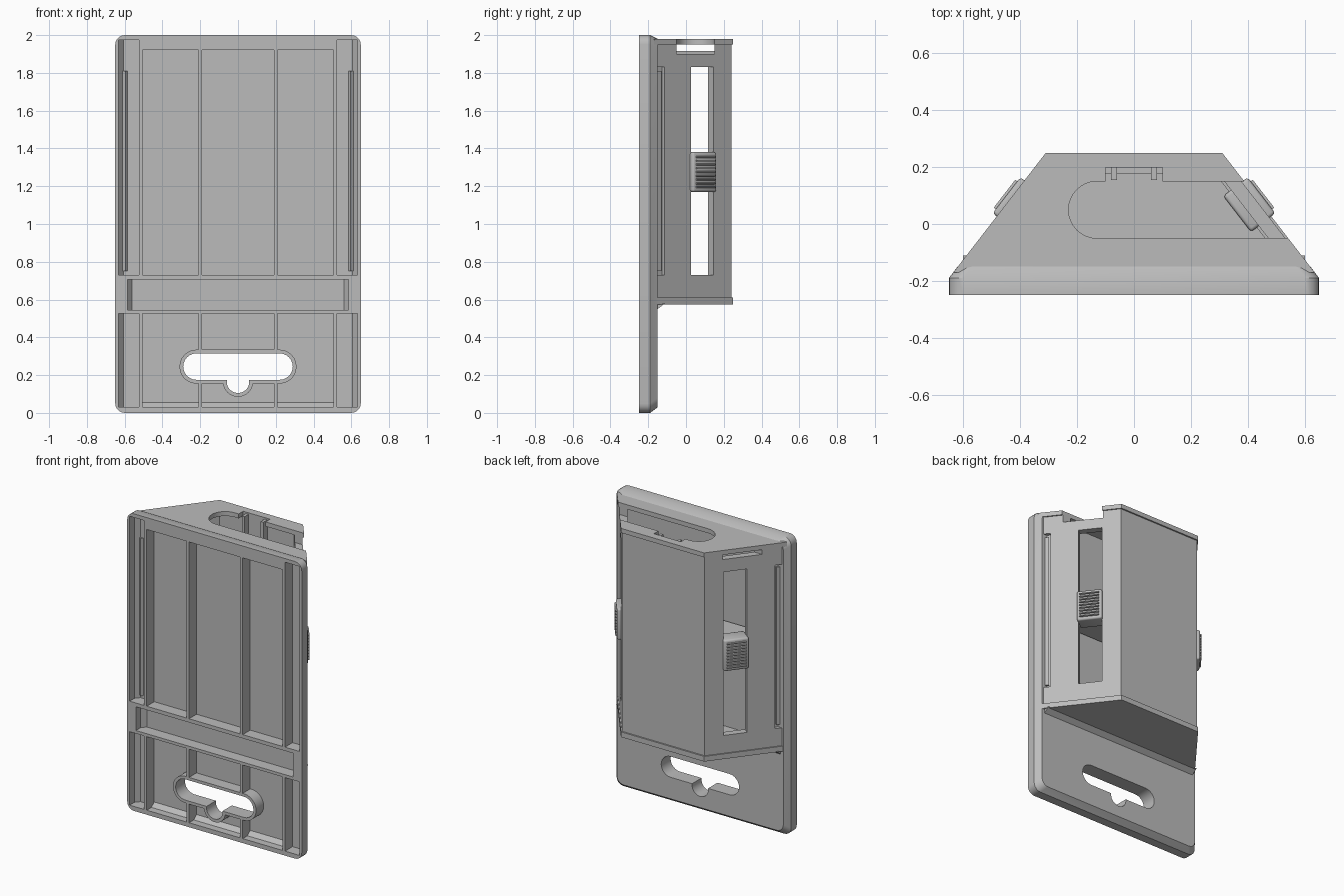
import bpy, bmesh, math
from mathutils import Matrix, Vector

cube = bpy.data.objects.get("Cube")
if cube:
    bpy.data.objects.remove(cube, do_unlink=True)

grey = bpy.data.materials.new("light_grey_plastic")
grey.use_nodes = True
grey.diffuse_color = (0.5, 0.5, 0.5, 1)
grey.node_tree.nodes["Principled BSDF"].inputs["Base Color"].default_value = (0.5, 0.5, 0.5, 1)


def loft(name, rings, matrix=None):
    """Closed solid through matching rings of points."""
    bm = bmesh.new()
    loops = [[bm.verts.new(p) for p in ring] for ring in rings]
    for a, b in zip(loops, loops[1:]):
        for i in range(len(a)):
            j = (i + 1) % len(a)
            bm.faces.new((a[i], a[j], b[j], b[i]))
    bm.faces.new(loops[0])
    bm.faces.new(loops[-1])
    if matrix:
        bm.transform(matrix)
    bmesh.ops.recalc_face_normals(bm, faces=bm.faces)
    mesh = bpy.data.meshes.new(name)
    bm.to_mesh(mesh)
    bm.free()
    mesh.materials.append(grey)
    ob = bpy.data.objects.new(name, mesh)
    bpy.context.collection.objects.link(ob)
    return ob


def prism(name, pts, lo, hi, axis="z", matrix=None):
    place = {"x": lambda a, b, t: (t, a, b),
             "y": lambda a, b, t: (a, t, b),
             "z": lambda a, b, t: (a, b, t)}[axis]
    return loft(name, [[place(a, b, t) for a, b in pts] for t in (lo, hi)], matrix)


def box(name, x0, x1, y0, y1, z0, z1, matrix=None):
    return prism(name, [(x0, y0), (x1, y0), (x1, y1), (x0, y1)], z0, z1, "z", matrix)


def activate(ob):
    bpy.ops.object.select_all(action="DESELECT")
    ob.select_set(True)
    bpy.context.view_layer.objects.active = ob


def apply(ob, kind, **settings):
    mod = ob.modifiers.new(kind.lower(), kind)
    for key, value in settings.items():
        setattr(mod, key, value)
    activate(ob)
    bpy.ops.object.modifier_apply(modifier=mod.name)
    return ob


def mirror(ob):
    return apply(ob, "MIRROR", use_mirror_merge=False)


def cut(ob, cutters):
    for c in cutters:
        c.hide_render = True
        apply(ob, "BOOLEAN", operation="DIFFERENCE", solver="EXACT", object=c)
    return ob


def discard(cutters):
    for c in cutters:
        bpy.data.objects.remove(c, do_unlink=True)


def arc(cx, cy, r, a0, a1, n=12):
    return [(cx + r * math.cos(math.radians(a0 + (a1 - a0) * i / n)),
             cy + r * math.sin(math.radians(a0 + (a1 - a0) * i / n))) for i in range(n + 1)]


def half(y):
    """Half width of the tapered housing at depth y."""
    return 0.65 - 0.773 * (y + 0.19)


def trapezoid(y0, y1, inset=0.0):
    a, b = half(y0) - inset, half(y1) - inset
    return [(-a, y0), (a, y0), (b, y1), (-b, y1)]


def rounded(w, z0, z1, y, r=0.05):
    pts = (arc(w - r, z0 + r, r, -90, 0, 5) + arc(w - r, z1 - r, r, 0, 90, 5)
           + arc(r - w, z1 - r, r, 90, 180, 5) + arc(r - w, z0 + r, r, 180, 270, 5))
    return [(x, y, z) for x, z in pts]


# Backing plate with chamfered rear edge
plate = loft("backing_plate", [rounded(0.65, 0, 2, -0.25), rounded(0.65, 0, 2, -0.19),
                               rounded(0.62, 0.03, 1.98, -0.15)])

# Pockets between the ribs on the front
FRONT, FLOOR = -0.3, -0.17
outer = [(0.525, FRONT), (0.632, FRONT), (0.632, -0.2), (0.607, FLOOR), (0.525, FLOOR)]
lower = [(FRONT, 0.03), (-0.2, 0.03), (FLOOR, 0.055), (FLOOR, 0.525), (FRONT, 0.525)]
band = [(-0.585, FRONT), (0.585, FRONT), (0.585, -0.2), (0.56, FLOOR), (-0.56, FLOOR), (-0.585, -0.2)]
pockets = [
    mirror(prism("outer_upper_pocket", outer, 0.73, 1.975)),
    mirror(prism("outer_lower_pocket", outer, 0.03, 0.525)),
    mirror(box("side_upper_pocket", 0.21, 0.505, FRONT, FLOOR, 0.73, 1.92)),
    box("centre_upper_pocket", -0.19, 0.19, FRONT, FLOOR, 0.73, 1.92),
    mirror(prism("side_lower_pocket", lower, 0.21, 0.505, "x")),
    prism("centre_lower_pocket", lower, -0.19, 0.19, "x"),
    prism("band_pocket", band, 0.545, 0.705),
]
cut(plate, pockets)
discard(pockets)


# Hanging hole and the rim around it
def hanger(grow):
    r, k = 0.07 + grow, 0.06 + grow
    drop = math.degrees(math.asin((0.175 - grow - 0.165) / k))
    return (arc(0.22, 0.245, r, -90, 90) + arc(-0.22, 0.245, r, 90, 270)
            + arc(0, 0.165, k, 180 - drop, 360 + drop))


rim = prism("hanger_rim", hanger(0.02), -0.25, -0.16, "y")
hole = prism("hanger_hole", hanger(0), -0.4, 0, "y")
cut(plate, [hole])
cut(rim, [hole])
discard([hole])

# Hollow housing with slanted sides
housing = prism("housing_shell", trapezoid(-0.16, 0.24, 0.01), 0.6, 1.955)
top_cap = prism("top_cap", trapezoid(-0.17, 0.25), 1.95, 1.98)
bottom_cap = prism("bottom_cap", trapezoid(-0.17, 0.25), 0.575, 0.61)
prism("cap_fillet", [(-0.155, 0.55), (-0.15, 0.55), (-0.11, 0.58), (-0.155, 0.58)], -0.6, 0.6, "x")

# Local frame of a slanted side: x outward, y along the slope
def side_frame(y):
    return (Matrix.Translation(Vector((half(y), y, 0)))
            @ Matrix.Rotation(math.atan2(0.34, 0.44), 4, "Z"))


rail = side_frame(0.09)
opening = prism("top_opening", arc(-0.13, 0.05, 0.1, 90, 270, 16) + [(0.8, -0.05), (0.8, 0.15)], 1.9, 2.05)
clip_notch = box("clip_notch", -0.1, 0.1, 0.1, 0.198, 1.94, 2.05)
cavity = prism("cavity", trapezoid(-0.13, 0.2, 0.07), 0.64, 2.1)
slots = mirror(box("side_slot", -0.09, 0.1, -0.075, 0.075, 0.73, 1.83, rail))
grooves = mirror(box("side_groove", -0.03, 0.1, -0.038, 0.038, 0.73, 1.83, side_frame(-0.14)))
gap = box("left_gap", -0.8, -0.2, -0.05, 0.15, 1.915, 1.99)
cut(housing, [cavity, slots, grooves, opening, gap])
cut(top_cap, [opening, clip_notch])
discard([opening, clip_notch, cavity, slots, grooves, gap])

# Raised strip in each groove
mirror(box("groove_strip", -0.04, -0.018, -0.026, 0.026, 0.75, 1.81, side_frame(-0.14)))

# Clip ribs inside the rear wall
mirror(box("clip_rib", 0.06, 0.08, 0.155, 0.21, 1.7, 1.97))

# Pusher linking the two sliding buttons
prism("pusher", trapezoid(-0.11, 0.18, 0.08), 1.2, 1.36)
button = box("slider_button", -0.09, 0.018, -0.08, 0.08, 1.17, 1.38, rail)
apply(button, "BEVEL", width=0.012, segments=3)
mirror(button)
RIDGES = 9
for i in range(RIDGES):
    z = 1.195 + 0.02 * i
    ridge = prism("slider_ridge", [(0.01, z - 0.007), (0.027, z - 0.003), (0.027, z + 0.003), (0.01, z + 0.007)],
                  -0.062, 0.062, "y", rail)
    mirror(ridge)

# Smooth curved parts while keeping hard edges
for ob in [o for o in bpy.context.collection.objects if o.type == "MESH" and grey.name in o.data.materials]:
    activate(ob)
    bpy.ops.object.shade_smooth_by_angle(angle=math.radians(30))
